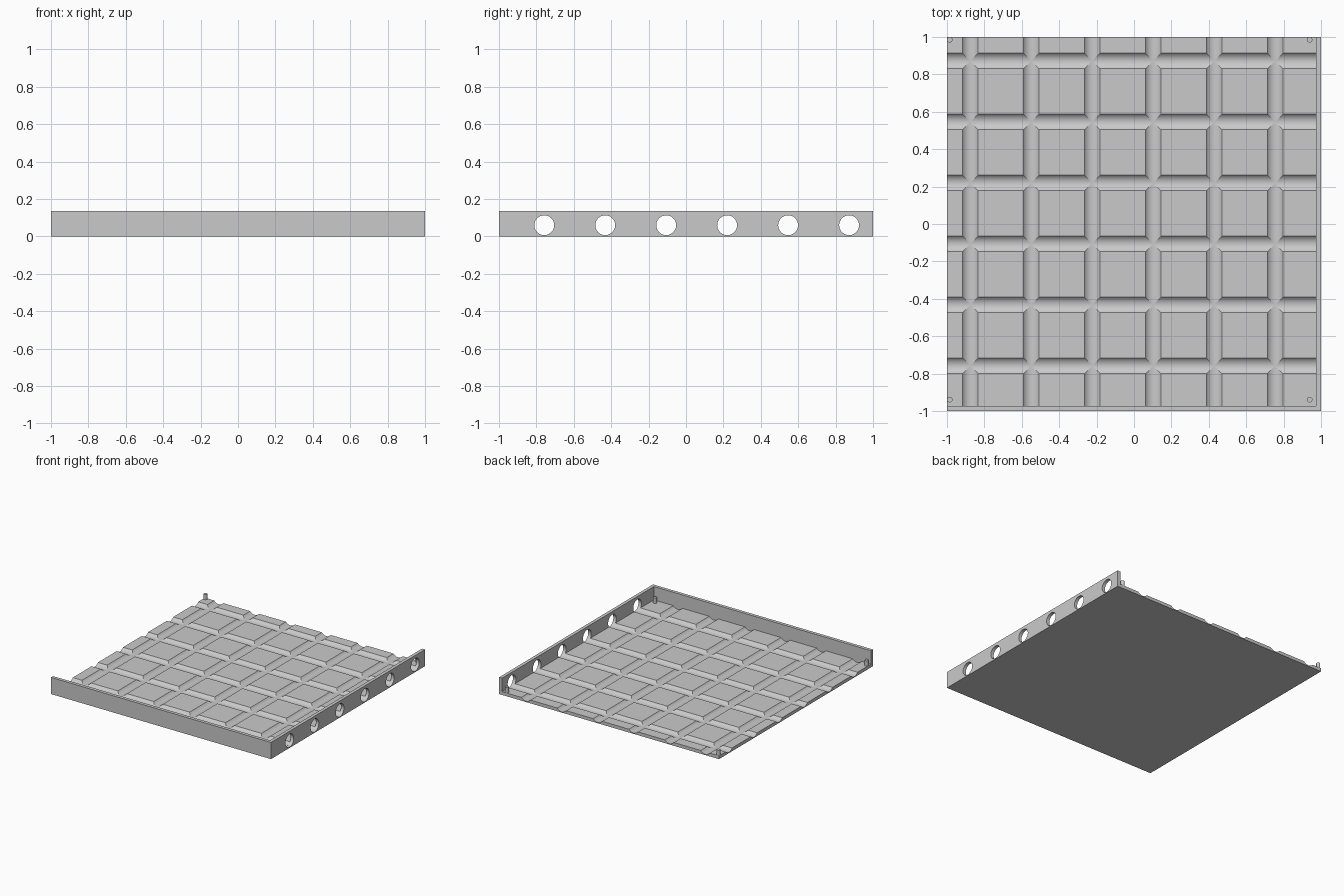
import bpy
import bmesh
import math

if "Cube" in bpy.data.objects:
    bpy.data.objects.remove(bpy.data.objects["Cube"], do_unlink=True)

HEIGHT = 0.137
WALL = 0.027          # wall and floor thickness
INNER = 1 - WALL
PITCH = 0.326         # spacing of the channels
BORE, BORE_Z = 0.053, 0.06
STEPS = 16            # facets across a channel
ROWS = [0.872 - PITCH * i for i in range(6)]       # channels along x
COLUMNS = [-0.875 + PITCH * i for i in range(6)]   # channels along y

grey = bpy.data.materials.new("plain_grey")
grey.use_nodes = True
colour = (0.59, 0.59, 0.59, 1)
grey.diffuse_color = colour
grey.node_tree.nodes["Principled BSDF"].inputs["Base Color"].default_value = colour


def activate(ob):
    bpy.ops.object.select_all(action="DESELECT")
    ob.select_set(True)
    bpy.context.view_layer.objects.active = ob


def box(name, lo, hi):
    centre = [(a + b) / 2 for a, b in zip(lo, hi)]
    bpy.ops.mesh.primitive_cube_add(size=1, location=centre)
    ob = bpy.context.object
    ob.name = name
    ob.scale = [b - a for a, b in zip(lo, hi)]
    bpy.ops.object.transform_apply(location=True, rotation=True, scale=True)
    return ob


def cylinder(name, radius, length, centre, rotation=(0, 0, 0), sides=48):
    bpy.ops.mesh.primitive_cylinder_add(
        vertices=sides, radius=radius, depth=length, location=centre, rotation=rotation)
    ob = bpy.context.object
    ob.name = name
    bpy.ops.object.transform_apply(location=True, rotation=True, scale=True)
    return ob


def cut(target, cutter):
    cutter.hide_render = True
    mod = target.modifiers.new("cut", "BOOLEAN")
    mod.operation = "DIFFERENCE"
    mod.solver = "EXACT"
    mod.object = cutter
    activate(target)
    bpy.ops.object.modifier_apply(modifier=mod.name)
    bpy.data.objects.remove(cutter, do_unlink=True)


def finish(ob):
    ob.data.materials.clear()
    ob.data.materials.append(grey)
    activate(ob)
    bpy.ops.object.shade_smooth_by_angle(angle=math.radians(25))


def section(centres, start, end):
    """Floor profile across the channels: (position, height, offset from channel)."""
    reach = math.acos((BORE_Z - WALL) / BORE)
    points = [(start, WALL, 0), (end, WALL, 0)]
    for c in centres:
        for i in range(STEPS + 1):
            t = reach * (2 * i / STEPS - 1)
            offset = BORE * math.sin(t)
            points.append((c + offset, BORE_Z - BORE * math.cos(t), offset))
    return sorted(points)


# Floor: a sheet carrying both sets of round channels, closed down to the ground
bm = bmesh.new()
xs, ys = section(COLUMNS, -1, INNER), section(ROWS, -INNER, 1)
grid = [[bm.verts.new((x, y, min(zx, zy))) for y, zy, _ in ys] for x, zx, _ in xs]
for i in range(len(xs) - 1):
    for j in range(len(ys) - 1):
        a, b = grid[i][j], grid[i + 1][j]
        c, d = grid[i + 1][j + 1], grid[i][j + 1]
        side = (xs[i][2] + xs[i + 1][2]) * (ys[j][2] + ys[j + 1][2])
        # Split each cell along the mitre where two channels cross
        if side > 0:
            bm.faces.new((a, b, c))
            bm.faces.new((a, c, d))
        else:
            bm.faces.new((a, b, d))
            bm.faces.new((b, c, d))
rim = [e for e in bm.edges if e.is_boundary]
skirt = bmesh.ops.extrude_edge_only(bm, edges=rim)["geom"]
for v in skirt:
    if isinstance(v, bmesh.types.BMVert):
        v.co.z = 0
bmesh.ops.holes_fill(bm, edges=[e for e in bm.edges if e.is_boundary], sides=0)
bmesh.ops.recalc_face_normals(bm, faces=bm.faces)
mesh = bpy.data.meshes.new("floor")
bm.to_mesh(mesh)
bm.free()
floor = bpy.data.objects.new("floor", mesh)
bpy.context.collection.objects.link(floor)
finish(floor)

# Walls along the front and the left side, the latter bored in line with the channels
walls = box("walls", (-1, -1, 0), (1, 1, HEIGHT))
cut(walls, box("hollow", (-1.5, -INNER, -1), (INNER, 1.5, 1)))
for y in ROWS:
    cut(walls, cylinder("bore", BORE, 0.2, (1, y, BORE_Z), (0, math.pi / 2, 0)))
finish(walls)

# Small locating pins in the corners
for x, side in ((-0.985, "right"), (0.939, "left")):
    for y, end in ((-0.939, "front"), (0.985, "back")):
        bottom, top = 0.015, 0.07
        pin = cylinder(f"pin_{end}_{side}", 0.015, top - bottom,
                       (x, y, (bottom + top) / 2), sides=24)
        finish(pin)
